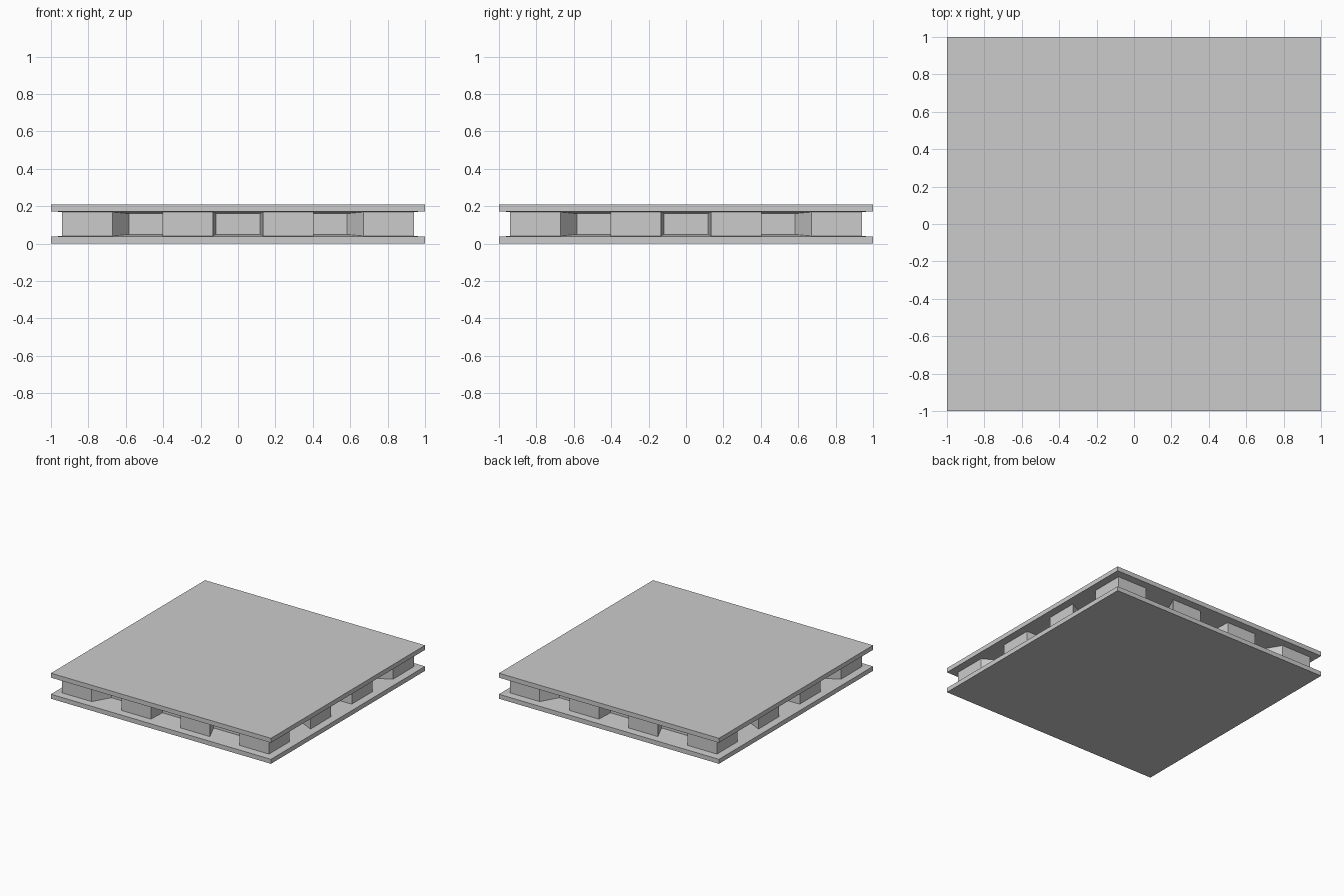
import bpy, bmesh
from mathutils import Vector

if "Cube" in bpy.data.objects:
    bpy.data.objects.remove(bpy.data.objects["Cube"])

MID = 0.105      # half of total height
LIP = 0.068      # half height of the gap at the outer rim
CORE = 0.94      # scale of the core relative to the plates
POCKET = 0.866   # pockets are pushed in, scaled towards the centre
BAYS = 7         # blocks and pockets alternate along each side


def outline():
    """Square outline, split into bays, counter-clockwise from above."""
    pts = []
    for dx, dy, ox, oy in ((1, 0, -1, -1), (0, 1, 1, -1), (-1, 0, 1, 1), (0, -1, -1, 1)):
        for i in range(BAYS):
            t = 2 * i / BAYS
            pts.append((ox + dx * t, oy + dy * t))
    return pts


bm = bmesh.new()
centre = Vector((0, 0, MID))

# Rings from bottom plate, through the core, to top plate
levels = [(1, -MID), (1, -LIP), (CORE, -LIP * CORE),
          (CORE, LIP * CORE), (1, LIP), (1, MID)]
rings = [[bm.verts.new((x * s, y * s, MID + h)) for x, y in outline()] for s, h in levels]

# Walls between rings; remember every second bay of the core
pockets = []
n = 4 * BAYS
for r in range(len(rings) - 1):
    for i in range(n):
        j = (i + 1) % n
        f = bm.faces.new((rings[r][i], rings[r][j], rings[r + 1][j], rings[r + 1][i]))
        if r == 2 and (i % BAYS) % 2 == 1:
            pockets.append(f)

# Flat top and underside
bm.faces.new(rings[-1])
bm.faces.new(rings[0][::-1])

# Pockets tapering inwards
for f in bmesh.ops.extrude_discrete_faces(bm, faces=pockets)["faces"]:
    for v in f.verts:
        v.co = centre + (v.co - centre) * POCKET

bmesh.ops.recalc_face_normals(bm, faces=bm.faces[:])
mesh = bpy.data.meshes.new("slotted_double_plate")
bm.to_mesh(mesh)
bm.free()
obj = bpy.data.objects.new("slotted_double_plate", mesh)
bpy.context.collection.objects.link(obj)
